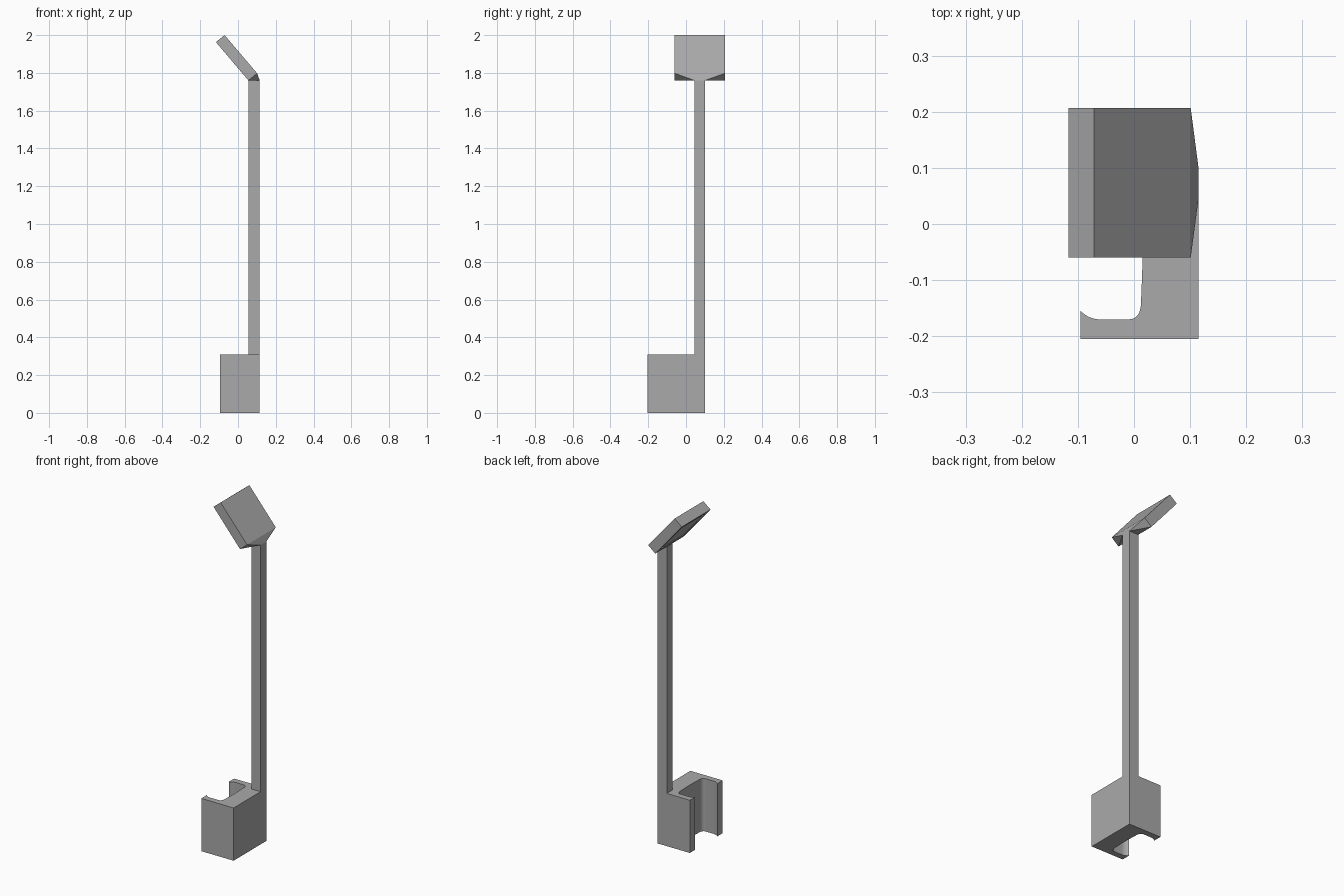
import bpy
import bmesh
from math import radians
from mathutils import Vector

cube = bpy.data.objects.get("Cube")
if cube:
    bpy.data.objects.remove(cube, do_unlink=True)

grey = bpy.data.materials.new("mid grey")
grey.use_nodes = True
colour = (0.4, 0.4, 0.4, 1)
grey.diffuse_color = colour
grey.node_tree.nodes["Principled BSDF"].inputs["Base Color"].default_value = colour


def finish(name, bm):
    bmesh.ops.recalc_face_normals(bm, faces=bm.faces)
    mesh = bpy.data.meshes.new(name)
    bm.to_mesh(mesh)
    bm.free()
    mesh.materials.append(grey)
    obj = bpy.data.objects.new(name, mesh)
    bpy.context.collection.objects.link(obj)
    return obj


def extrude_profile(name, points, z0, z1):
    bm = bmesh.new()
    face = bm.faces.new([bm.verts.new((x, y, z0)) for x, y in points])
    top = bmesh.ops.extrude_face_region(bm, geom=[face])["geom"]
    verts = [v for v in top if isinstance(v, bmesh.types.BMVert)]
    bmesh.ops.translate(bm, verts=verts, vec=(0, 0, z1 - z0))
    return finish(name, bm)


def curve(a, b, c, steps=8):
    a, b, c = Vector(a), Vector(b), Vector(c)
    ts = [i / steps for i in range(steps + 1)]
    return [tuple(a * (1 - t) ** 2 + b * 2 * t * (1 - t) + c * t * t) for t in ts]


CLIP_TOP, POLE_TOP = 0.31, 1.76
LEFT, RIGHT, FRONT, BACK = -0.095, 0.115, -0.205, 0.1
MID = (FRONT + BACK) / 2
POLE_X, POLE_Y = 0.055, 0.045

# Clip: C-shaped profile, the back arm mirrors the front arm
lip = curve((LEFT, -0.155), (-0.08, -0.17), (-0.06, -0.17))
corner = curve((-0.01, -0.17), (0.012, -0.17), (0.0125, -0.14))
half = [(RIGHT, FRONT), (LEFT, FRONT)] + lip + corner + [(0.0145, -0.09)]
other = [(x, 2 * MID - y) for x, y in reversed(half)]
clip = extrude_profile("clip", half + [(0.0155, MID)] + other, 0, CLIP_TOP)
bpy.context.view_layer.objects.active = clip
clip.select_set(True)
bpy.ops.object.shade_smooth_by_angle(angle=radians(30))

# Pole: square bar rising from the back corner of the clip
extrude_profile("pole", [(POLE_X, POLE_Y), (RIGHT, POLE_Y), (RIGHT, BACK), (POLE_X, BACK)],
                CLIP_TOP, POLE_TOP)

# Head: tilted plate that tapers into the pole top
bm = bmesh.new()
for y in (-0.06, 0.207):
    for x, z in ((-0.117, 1.963), (-0.071, 2.0), (0.101, 1.798), (POLE_X, POLE_TOP)):
        bm.verts.new((x, y, z))
for y in (POLE_Y, BACK):
    bm.verts.new((RIGHT, y, POLE_TOP))
bmesh.ops.convex_hull(bm, input=bm.verts)
bmesh.ops.dissolve_limit(bm, angle_limit=radians(1), verts=bm.verts, edges=bm.edges)
bm.normal_update()

# Shallow panel on the underside of the head
under = min(bm.faces, key=lambda f: f.normal.dot(Vector((-0.76, 0, -0.65))) * -1)
bmesh.ops.inset_region(bm, faces=[under], thickness=0.035, depth=0)
bmesh.ops.inset_region(bm, faces=[under], thickness=0.001, depth=-0.004)
finish("head", bm)
